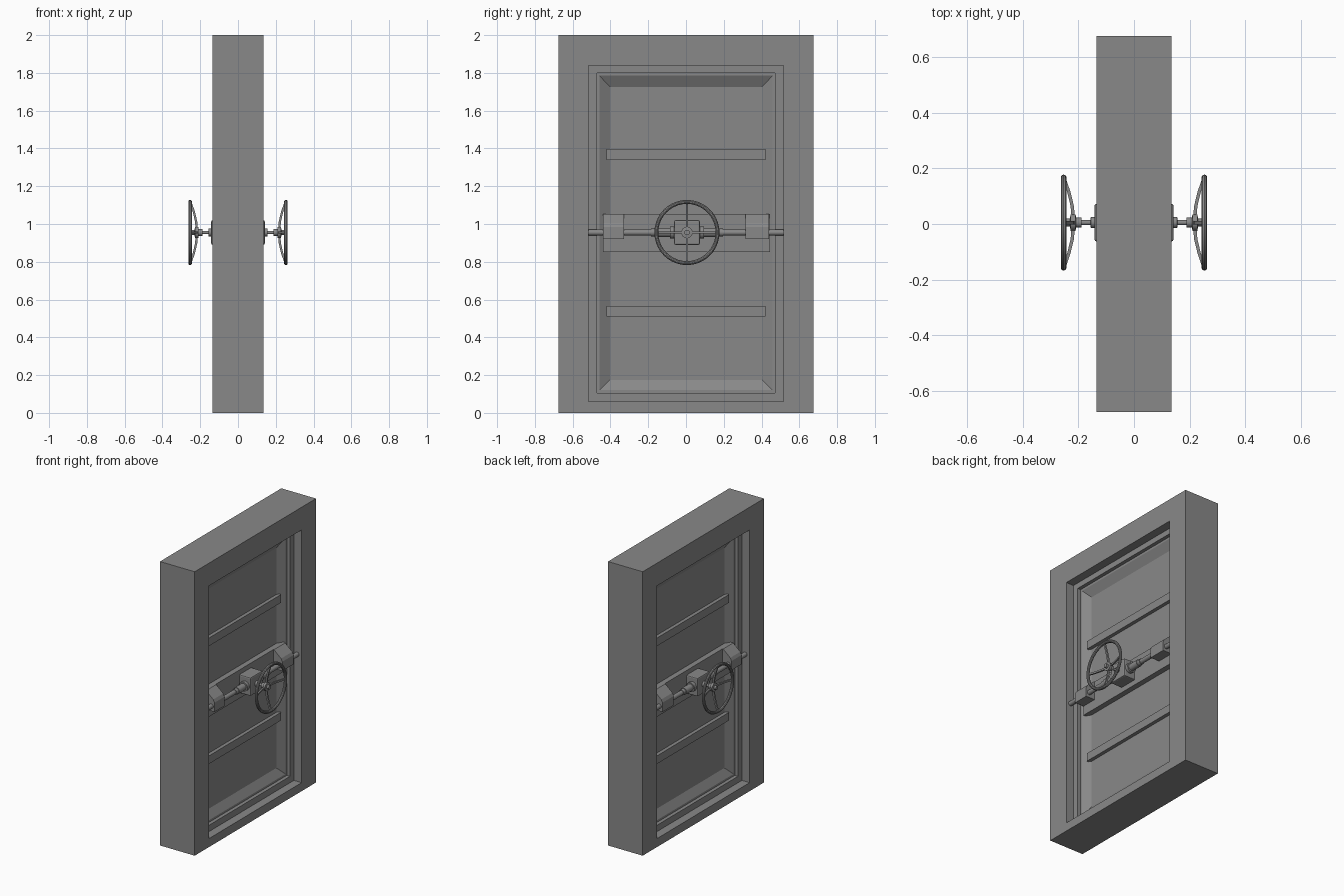
import bpy, bmesh, math
from mathutils import Vector, Matrix

cube = bpy.data.objects.get("Cube")
if cube:
    bpy.data.objects.remove(cube)

GREY = (0.25, 0.25, 0.25, 1)
steel = bpy.data.materials.new("grey_steel")
steel.use_nodes = True
steel.diffuse_color = GREY
steel.node_tree.nodes["Principled BSDF"].inputs["Base Color"].default_value = GREY

AXLE_Z = 0.955   # height of wheel and locking rod
AXLE_Y = 0.005


def finish(name, bm, smooth=False, bevel=0):
    """Turn a half model (x > 0) into an object mirrored to both sides."""
    bmesh.ops.recalc_face_normals(bm, faces=bm.faces)
    mesh = bpy.data.meshes.new(name)
    bm.to_mesh(mesh)
    bm.free()
    mesh.materials.append(steel)
    ob = bpy.data.objects.new(name, mesh)
    bpy.context.collection.objects.link(ob)
    if smooth:
        bpy.ops.object.select_all(action='DESELECT')
        ob.select_set(True)
        bpy.context.view_layer.objects.active = ob
        bpy.ops.object.shade_smooth_by_angle(angle=math.radians(35))
    if bevel:
        mod = ob.modifiers.new("bevel", 'BEVEL')
        mod.width, mod.segments = bevel, 2
    mod = ob.modifiers.new("both_sides", 'MIRROR')
    mod.merge_threshold = 0.0005
    return ob


def stepped_panel(name, steps, cap):
    """Loft rectangles (half width, bottom, top, x) into a stepped relief."""
    bm = bmesh.new()
    last = None
    for w, lo, hi, x in steps:
        ring = [bm.verts.new((x, y, z)) for y, z in ((-w, lo), (w, lo), (w, hi), (-w, hi))]
        if last:
            for i in range(4):
                j = (i + 1) % 4
                bm.faces.new((last[i], last[j], ring[j], ring[i]))
        last = ring
    if cap:
        bm.faces.new(last)
    return finish(name, bm)


def extrude_y(name, profile, y0, y1, bevel=0):
    """Extrude an (x, z) outline along y."""
    bm = bmesh.new()
    face = bm.faces.new([bm.verts.new((x, y0, z)) for x, z in profile])
    new = bmesh.ops.extrude_face_region(bm, geom=[face])["geom"]
    bmesh.ops.translate(bm, vec=(0, y1 - y0, 0),
                        verts=[v for v in new if isinstance(v, bmesh.types.BMVert)])
    return finish(name, bm, bevel=bevel)


def box(name, x0, x1, y0, y1, z0, z1, bevel=0):
    return extrude_y(name, [(x0, z0), (x1, z0), (x1, z1), (x0, z1)], y0, y1, bevel)


def lathe(name, profile, axis, centre, closed=False, segments=24):
    """Spin (radius, distance) points about an axis through centre."""
    bm = bmesh.new()
    axis, centre = Vector(axis), Vector(centre)
    verts = [bm.verts.new(centre + axis * d + Vector((0, 0, r))) for r, d in profile]
    edges = [bm.edges.new(pair) for pair in zip(verts, verts[1:])]
    if closed:
        edges.append(bm.edges.new((verts[-1], verts[0])))
    bmesh.ops.spin(bm, geom=verts + edges, cent=centre, axis=axis,
                   angle=math.tau, steps=segments)
    bmesh.ops.remove_doubles(bm, verts=bm.verts, dist=0.0002)
    return finish(name, bm, smooth=True)


# Thick wall with rebated doorway, and the dished door inside it
stepped_panel("wall_frame", [
    (0.675, 0, 2, 0), (0.675, 0, 2, 0.135), (0.515, 0.06, 1.84, 0.135),
    (0.515, 0.06, 1.84, 0.075), (0.472, 0.105, 1.80, 0.075), (0.472, 0.105, 1.80, 0)], False)
stepped_panel("door_panel", [
    (0.472, 0.105, 1.80, 0), (0.472, 0.105, 1.80, 0.05), (0.458, 0.12, 1.785, 0.05),
    (0.402, 0.175, 1.725, 0.017)], True)

# Stiffening ribs and lock plate
for name, z in (("lower_rib", 0.51), ("upper_rib", 1.34)):
    box(name, 0.01, 0.042, -0.42, 0.42, z, z + 0.057)
box("lock_plate", 0.01, 0.055, -0.44, 0.445, 0.853, 1.053)

# Rod guides with sloping tops
guide = [(0.04, 0.92), (0.125, 0.92), (0.125, 0.985), (0.115, 1.005), (0.06, 1.053), (0.04, 1.053)]
extrude_y("right_rod_guide", guide, -0.44, -0.328)
extrude_y("left_rod_guide", guide, 0.315, 0.44)

# Gearbox, locking rod and sleeves
box("gearbox", 0.04, 0.142, AXLE_Y - 0.068, AXLE_Y + 0.068, 0.89, 1.02, bevel=0.008)
rod_centre = (0.1, 0, AXLE_Z)
lathe("locking_rod", [(0, -0.515), (0.016, -0.515), (0.016, 0.515), (0, 0.515)],
      (0, 1, 0), rod_centre)
for name, side in (("right_sleeve", -1), ("left_sleeve", 1)):
    lathe(name, [(0.033, 0.05), (0.033, 0.09), (0.024, 0.09), (0.024, 0.165),
                 (0.02, 0.165), (0.02, 0.19), (0, 0.19)],
          (0, side, 0), (0.1, AXLE_Y, AXLE_Z))

# Wheel shaft with hub
wheel_centre = (0, AXLE_Y, AXLE_Z)
lathe("wheel_shaft_and_hub", [
    (0, 0.13), (0.02, 0.13), (0.02, 0.155), (0.009, 0.157), (0.009, 0.188), (0.018, 0.188),
    (0.018, 0.208), (0.03, 0.21), (0.03, 0.228), (0.014, 0.23), (0.014, 0.245), (0, 0.245)],
    (1, 0, 0), wheel_centre)

# Wheel rim
rim = [(0.162 + 0.0105 * math.cos(a), 0.253 + 0.0105 * math.sin(a))
       for a in (math.tau * i / 10 for i in range(10))]
lathe("wheel_rim", rim, (1, 0, 0), wheel_centre, closed=True, segments=40)

# Four dished spokes, square bars swept from hub to rim
bm = bmesh.new()
for k in range(4):
    turn = Matrix.Translation(wheel_centre) @ Matrix.Rotation(k * math.pi / 2, 4, 'X')
    last = None
    for r, x in ((0.015, 0.218), (0.06, 0.222), (0.11, 0.234), (0.16, 0.251)):
        ring = [bm.verts.new(turn @ Vector((x + dx, dy, r)))
                for dx, dy in ((-0.006, -0.006), (0.006, -0.006), (0.006, 0.006), (-0.006, 0.006))]
        if last:
            for i in range(4):
                j = (i + 1) % 4
                bm.faces.new((last[i], last[j], ring[j], ring[i]))
        last = ring
finish("wheel_spokes", bm, smooth=True)
